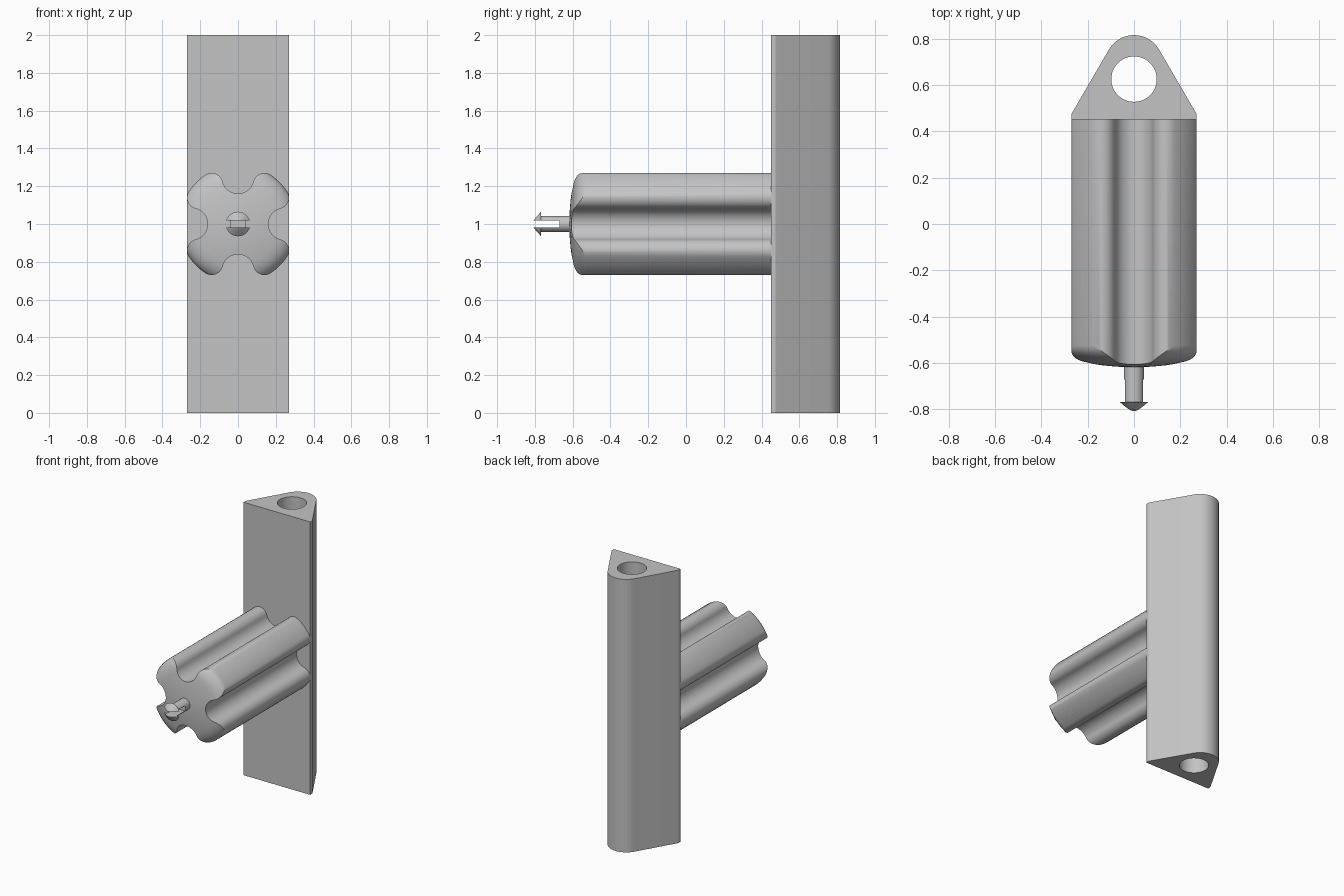
import bpy
import bmesh
from math import sin, cos, pi, atan2, hypot, radians
from mathutils import Vector

cube = bpy.data.objects.get("Cube")
if cube:
    bpy.data.objects.remove(cube, do_unlink=True)

grey = bpy.data.materials.new("light_grey")
grey.use_nodes = True
colour = (0.55, 0.55, 0.55, 1)
grey.diffuse_color = colour
grey.node_tree.nodes["Principled BSDF"].inputs["Base Color"].default_value = colour


def arc(cx, cy, r, start, end, steps):
    """Points on an arc, both ends included."""
    angles = [start + (end - start) * i / steps for i in range(steps + 1)]
    return [(cx + r * cos(a), cy + r * sin(a)) for a in angles]


def loft(name, rings):
    """Closed solid through rings of equal point count, capped at both ends."""
    bm = bmesh.new()
    loops = [[bm.verts.new(p) for p in ring] for ring in rings]
    n = len(loops[0])
    for a, b in zip(loops, loops[1:]):
        for i in range(n):
            j = (i + 1) % n
            bm.faces.new((a[i], a[j], b[j], b[i]))
    bm.faces.new(loops[0])
    bm.faces.new(loops[-1][::-1])
    bmesh.ops.recalc_face_normals(bm, faces=bm.faces)
    mesh = bpy.data.meshes.new(name)
    bm.to_mesh(mesh)
    bm.free()
    mesh.materials.append(grey)
    obj = bpy.data.objects.new(name, mesh)
    bpy.context.collection.objects.link(obj)
    return obj


def select(obj):
    bpy.ops.object.select_all(action="DESELECT")
    obj.select_set(True)
    bpy.context.view_layer.objects.active = obj


def smooth(obj, angle=30):
    select(obj)
    bpy.ops.object.shade_smooth_by_angle(angle=radians(angle))


def cut(obj, cutter):
    mod = obj.modifiers.new("cut", "BOOLEAN")
    mod.object = cutter
    mod.operation = "DIFFERENCE"
    mod.solver = "EXACT"
    select(obj)
    bpy.ops.object.modifier_apply(modifier=mod.name)
    bpy.data.objects.remove(cutter, do_unlink=True)


MID = 1.0      # height of the handle axis
BACK = 0.45    # plane where handle meets bar

# Upright bar: triangular section with a rounded back and a bore along it
section = [(-0.27, BACK), (0.27, BACK), (0.27, 0.475)]
section += arc(0, 0.69, 0.125, pi / 6, 5 * pi / 6, 20)
section += [(-0.27, 0.475)]
bar = loft("upright_bar", [[(x, y, z) for x, y in section] for z in (0, 2)])
bore = arc(0, 0.625, 0.098, 0, 2 * pi, 48)[:-1]
cut(bar, loft("bore_cutter", [[(x, y, z) for x, y in bore] for z in (-0.1, 2.1)]))
smooth(bar)

# Handle section: four lobes parted by round grooves, all arcs tangent
groove = Vector((0, 0.245))
fillet = Vector((0.14, 0.21))
FILLET_R = 0.06
groove_r = (fillet - groove).length - FILLET_R
outer_r = fillet.length + FILLET_R
meet = atan2(fillet.y - groove.y, fillet.x - groove.x)
lobe = atan2(fillet.y, fillet.x)
half = arc(*groove, groove_r, -pi / 2, meet, 10)
half += arc(*fillet, FILLET_R, meet + pi, lobe, 14)[1:]
half += arc(0, 0, outer_r, lobe, pi / 4, 4)[1:]
quarter = half + [(y, x) for x, y in half[-2:0:-1]]
lobes = []
for k in range(4):
    c, s = cos(-k * pi / 2), sin(-k * pi / 2)
    lobes += [(x * c - y * s, x * s + y * c) for x, y in quarter]


def dome(r):
    """Front surface of the handle: shallow crown with a rounded rim."""
    rim = max(0, min(1, (r - 0.23) / (outer_r - 0.23)))
    return -0.618 + 0.45 * r * r + 0.05 * (1 - (1 - rim * rim) ** 0.5)


rings = [[(x, BACK, MID + z) for x, z in lobes]]
for s in (1, 0.985, 0.96, 0.92, 0.87, 0.8, 0.7, 0.5, 0.3, 0.1):
    rings.append([(x * s, dome(hypot(x, z) * s), MID + z * s) for x, z in lobes])
smooth(loft("lobed_handle", rings), 35)

# Snap pin: turned shaft with a barbed, rounded head, split by a slot
profile = [(0.043, -0.58), (0.043, -0.767), (0.065, -0.767),
           (0.04, -0.79), (0.022, -0.805), (0.008, -0.813)]
pin = loft("snap_pin", [[(x, y, MID + z) for x, z in arc(0, 0, r, 0, 2 * pi, 40)[:-1]]
                        for r, y in profile])
slot = [(-0.1, -0.9), (0.1, -0.9), (0.1, -0.67), (-0.1, -0.67)]
cut(pin, loft("slot_cutter", [[(x, y, MID + z) for x, y in slot] for z in (-0.019, 0.019)]))
smooth(pin)
